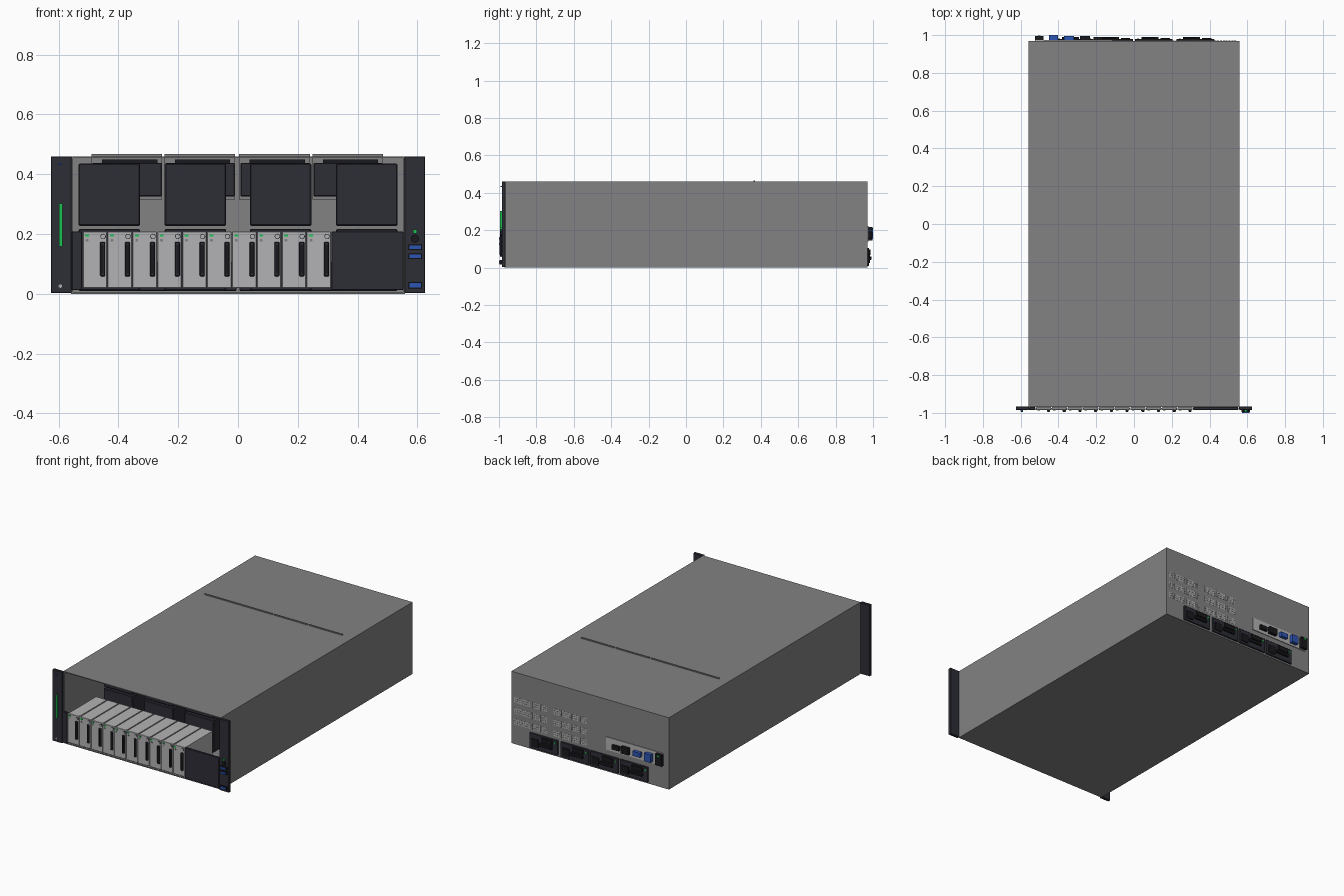
import bpy, bmesh, math
from mathutils import Matrix, Vector

if "Cube" in bpy.data.objects:
    bpy.data.objects.remove(bpy.data.objects["Cube"])


def material(name, color):
    m = bpy.data.materials.new(name)
    m.diffuse_color = (*color, 1)
    m.use_nodes = True
    m.node_tree.nodes["Principled BSDF"].inputs["Base Color"].default_value = m.diffuse_color
    return m


STEEL = material("steel_grey", (0.225, 0.225, 0.23))
LIGHT = material("light_grey", (0.45, 0.45, 0.46))
DARK = material("charcoal", (0.026, 0.027, 0.037))
BLACK = material("black", (0.010, 0.010, 0.013))
GREEN = material("green", (0.01, 0.55, 0.08))
BLUE = material("blue", (0.025, 0.09, 0.45))


def finish(name, bm, mat, bevel=0.0):
    me = bpy.data.meshes.new(name)
    bm.to_mesh(me)
    bm.free()
    me.materials.append(mat)
    ob = bpy.data.objects.new(name, me)
    bpy.context.collection.objects.link(ob)
    if bevel:
        mod = ob.modifiers.new("bevel", "BEVEL")
        mod.width = bevel
        mod.segments = 1
    return ob


def boxes(name, mat, items, bevel=0.0):
    """One object made of boxes given as (x0, x1, y0, y1, z0, z1)."""
    bm = bmesh.new()
    for x0, x1, y0, y1, z0, z1 in items:
        centre = Vector((x0 + x1, y0 + y1, z0 + z1)) / 2
        size = Matrix.Diagonal((x1 - x0, y1 - y0, z1 - z0, 1))
        bmesh.ops.create_cube(bm, size=1, matrix=Matrix.Translation(centre) @ size)
    return finish(name, bm, mat, bevel)


def discs(name, mat, items):
    """Round parts facing along y, given as (x, z, radius, y0, y1)."""
    bm = bmesh.new()
    for x, z, r, y0, y1 in items:
        bmesh.ops.create_cone(
            bm, cap_ends=True, segments=16, radius1=r, radius2=r, depth=y1 - y0,
            matrix=Matrix.Translation((x, (y0 + y1) / 2, z)) @ Matrix.Rotation(math.pi / 2, 4, "X"))
    return finish(name, bm, mat)


# Chassis: sheet metal box, open at the front
W, F, B, H, T = 0.558, -0.97, 0.97, 0.46, 0.006
boxes("chassis_floor", STEEL, [(-W, W, F, B, 0, T)])
boxes("chassis_lid", STEEL, [(-W, W, F, B, H - T, H)])
boxes("chassis_sides", STEEL, [(-W, -W + T, F, B, T, H - T), (W - T, W, F, B, T, H - T)])
boxes("chassis_back", STEEL, [(-W + T, W - T, B - T, B, T, H - T)])

# Rack ears
boxes("rack_ears", DARK, [(-0.626, -0.557, -0.985, -0.966, 0.003, H),
                          (0.557, 0.626, -0.985, -0.966, 0.003, H)], 0.002)
boxes("status_bar", GREEN, [(-0.599, -0.587, -0.994, -0.984, 0.158, 0.302)])
discs("ear_screw", LIGHT, [(-0.594, 0.026, 0.006, -0.990, -0.984)])
boxes("ear_indicator", BLUE, [(-0.602, -0.588, -0.992, -0.984, 0.432, 0.438)])
discs("power_light", GREEN, [(0.592, 0.208, 0.007, -0.994, -0.984)])
discs("power_button", BLACK, [(0.592, 0.184, 0.014, -0.994, -0.984)])
front_ports = [(0.156, 0.006), (0.126, 0.006), (0.029, 0.008)]
boxes("front_port_shells", BLACK,
      [(0.570, 0.615, -0.996, -0.984, z - h - 0.003, z + h + 0.003) for z, h in front_ports])
boxes("front_ports", BLUE,
      [(0.573, 0.612, -1.0, -0.984, z - h, z + h) for z, h in front_ports])

# Hot swap drives with handle, vents and lights
bodies, faces, handles, slits, leds, rings, cores, dots = ([] for _ in range(8))
for i in range(10):
    x = -0.519 + 0.0832 * i
    bodies.append((x + 0.003, x + 0.079, -0.974, -0.70, 0.022, 0.205))
    faces.append((x, x + 0.081, -0.984, -0.972, 0.020, 0.208))
    handles.append((x + 0.058, x + 0.075, -0.994, -0.983, 0.058, 0.174))
    slits.append((x + 0.063, x + 0.070, -0.996, -0.993, 0.068, 0.164))
    leds.append((x + 0.008, x + 0.021, -0.987, -0.983, 0.191, 0.199))
    rings.append((x + 0.068, 0.192, 0.009, -0.986, -0.983))
    cores.append((x + 0.068, 0.192, 0.007, -0.988, -0.985))
    dots.append((x + 0.014, 0.179, 0.005, -0.986, -0.983))
boxes("drive_bodies", LIGHT, bodies)
boxes("drive_fronts", LIGHT, faces, 0.0015)
boxes("drive_handles", DARK, handles, 0.003)
boxes("drive_handle_slits", BLACK, slits)
boxes("drive_lights", GREEN, leds)
discs("drive_latch_rings", BLACK, rings)
discs("drive_latches", LIGHT, cores)
discs("drive_dots", STEEL, dots)

# Blank front plates beside the drives
boxes("front_blanks", DARK, [(0.313, 0.553, -0.984, -0.970, 0.012, 0.208),
                             (-0.556, -0.521, -0.984, -0.970, 0.012, 0.208)], 0.002)

# Fan wall: two rows of four modules
fan_boxes, fan_hubs = [], []
for x in (-0.4305, -0.1425, 0.1425, 0.4305):
    for z0, z1 in ((0.010, 0.217), (0.227, 0.436)):
        fan_boxes.append((x - 0.103, x + 0.103, -0.60, -0.46, z0, z1))
        fan_hubs.append((x, (z0 + z1) / 2, 0.085, -0.461, -0.455))
boxes("fan_modules", DARK, fan_boxes, 0.004)
discs("fan_rotors", BLACK, fan_hubs)

# Expansion cards with brackets that reach through the lid
cards, brackets, tops = [], [], []
for x0 in (-0.490, -0.246, 0.004, 0.249):
    cards.append((x0 + 0.004, x0 + 0.235, -0.15, 0.355, 0.325, 0.438))
    tops.append((x0 + 0.035, x0 + 0.22, -0.05, 0.30, 0.438, 0.450))
    brackets.append((x0, x0 + 0.236, 0.361, 0.368, 0.315, 0.467))
boxes("expansion_cards", DARK, cards, 0.003)
boxes("card_tops", BLACK, tops)
boxes("card_brackets", STEEL, brackets)

# Power supplies at the back
units, grips, sockets, psu_leds = [], [], [], []
for x in (-0.315, -0.105, 0.105, 0.325):
    units.append((x - 0.1, x + 0.1, 0.70, 0.979, 0.010, 0.106))
    grips.append((x - 0.065, x + 0.025, 0.978, 0.991, 0.042, 0.060))
    grips.append((x - 0.065, x + 0.010, 0.978, 0.987, 0.068, 0.098))
    sockets.append((x + 0.035, x + 0.085, 0.978, 0.985, 0.025, 0.075))
    psu_leds.append((x - 0.088, x - 0.078, 0.978, 0.982, 0.080, 0.090))
boxes("power_supplies", DARK, units, 0.002)
boxes("power_supply_grips", BLACK, grips, 0.002)
boxes("power_supply_sockets", BLACK, sockets)
boxes("power_supply_lights", GREEN, psu_leds)

# Rear port panel
boxes("port_panel", LIGHT, [(-0.525, -0.115, 0.968, 0.975, 0.140, 0.222)])
boxes("rear_dark_ports", BLACK, [(-0.215, -0.165, 0.974, 0.990, 0.160, 0.188),
                                 (-0.287, -0.232, 0.974, 0.995, 0.155, 0.198),
                                 (-0.524, -0.478, 0.974, 0.996, 0.146, 0.218)])
boxes("rear_blue_ports", BLUE, [(-0.370, -0.318, 0.974, 0.996, 0.163, 0.192),
                                (-0.449, -0.402, 0.974, 1.0, 0.153, 0.203)])
boxes("network_light", GREEN, [(-0.508, -0.494, 0.995, 0.999, 0.203, 0.213)])

# Perforated vent rows on the back wall
vents = []
for x0 in (0.025, 0.305):
    for z0 in (0.125, 0.195, 0.265):
        for col in range(16):
            for row in range(3):
                x, z = x0 + 0.015 * col, z0 + 0.0135 * row
                vents.append((x, x + 0.0105, B - 0.001, B + 0.001, z, z + 0.0095))
boxes("vent_holes", LIGHT, vents)
